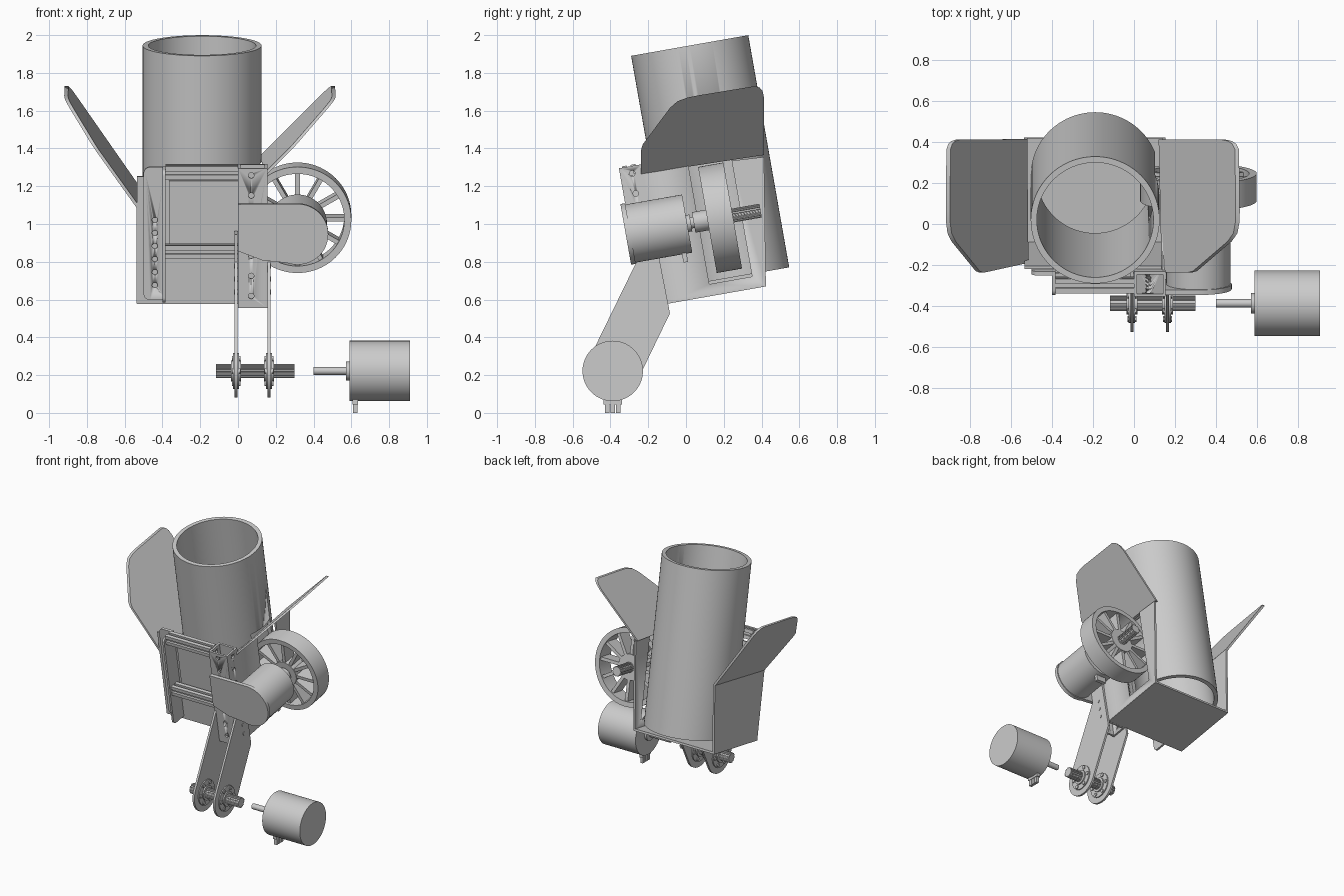
import bpy, bmesh, math
from mathutils import Matrix, Vector

if "Cube" in bpy.data.objects:
    bpy.data.objects.remove(bpy.data.objects["Cube"])

TILT = Matrix.Rotation(math.radians(10), 4, 'X')
FLAT = Matrix.Identity(4)
S, C = math.sin(math.radians(10)), math.cos(math.radians(10))


def place(axis, p, q, d):
    return {'x': (d, p, q), 'y': (p, d, q), 'z': (p, q, d)}[axis]


def finish(name, bm, m=FLAT):
    bmesh.ops.recalc_face_normals(bm, faces=bm.faces)
    bm.transform(m)
    me = bpy.data.meshes.new(name)
    bm.to_mesh(me)
    bm.free()
    ob = bpy.data.objects.new(name, me)
    bpy.context.collection.objects.link(ob)
    bpy.ops.object.select_all(action='DESELECT')
    ob.select_set(True)
    bpy.context.view_layer.objects.active = ob
    bpy.ops.object.shade_smooth_by_angle(angle=math.radians(30))
    return ob


def add_prism(bm, pts, axis, lo, hi, hole=None):
    # extrude an outline (with an optional matching hole loop)
    def loops(ps):
        return [[bm.verts.new(place(axis, p, q, d)) for p, q in ps] for d in (lo, hi)]

    def bridge(a, b):
        for i in range(len(a)):
            j = (i + 1) % len(a)
            bm.faces.new((a[i], a[j], b[j], b[i]))
    o = loops(pts)
    bridge(*o)
    if hole:
        h = loops(hole)
        bridge(*h)
        bridge(o[0], h[0])
        bridge(o[1], h[1])
    else:
        bm.faces.new(o[0])
        bm.faces.new(o[1])


def prism(name, pts, axis, lo, hi, m=FLAT, hole=None):
    bm = bmesh.new()
    add_prism(bm, pts, axis, lo, hi, hole)
    return finish(name, bm, m)


def circle(p, q, r, n=64, a0=0, a1=360):
    full = a1 - a0 == 360
    k = n if full else n - 1
    return [(p + r * math.cos(math.radians(a0 + (a1 - a0) * i / k)),
             q + r * math.sin(math.radians(a0 + (a1 - a0) * i / k))) for i in range(n)]


def rect(p0, p1, q0, q1):
    return [(p0, q0), (p1, q0), (p1, q1), (p0, q1)]


def spline(p, q, r, n=18):
    # toothed shaft outline
    return [(p + k * r * math.cos(t), q + k * r * math.sin(t))
            for i in range(n) for k, o in ((1, -.3), (1, .1), (.86, .2), (.86, .6))
            for t in [(i + o) * 2 * math.pi / n]]


def cut(cutter, *targets):
    for ob in targets:
        mod = ob.modifiers.new("cut", 'BOOLEAN')
        mod.operation, mod.solver, mod.object = 'DIFFERENCE', 'EXACT', cutter
        bpy.context.view_layer.objects.active = ob
        bpy.ops.object.modifier_apply(modifier=mod.name)
    bpy.data.objects.remove(cutter)


def local(y, z):
    return y * C + z * S, -y * S + z * C


# big tilted tube
TX, TA = -.19, .357
tube = prism("tube", circle(TX, TA, .315, 96), 'z', .664, 1.912, TILT, circle(TX, TA, .285, 96))

# sheet metal tray: floor, front wall, side walls
prism("tray_floor", rect(-.535, .15, .0, .533), 'z', .586, .602, TILT)
prism("tray_front", rect(-.535, .15, .586, 1.27), 'y', .0, .016, TILT)
prism("front_panel", rect(-.365, 0, .885, 1.25), 'y', -.012, .0, TILT)
right_wall = prism("right_wall", [(-.1, .578), (.423, .67), (.413, 1.355), (-.232, 1.28)], 'x', .138, .153)
prism("left_wall", [(-.1, .578), (.423, .67), (.415, 1.20), (-.188, 1.09)], 'x', -.537, -.521)

# slot where the wheel reaches into the tube
cut(prism("slot_cutter", rect(.0, .3, .24, .47), 'z', .65, 1.29, TILT), tube, right_wall)


# flared wings folded out of the side walls
def wing(name, base, x0, b0, x1):
    outline = base + [(.413, 1.67), (.405, 1.705), (.39, 1.722), (.365, 1.73), (.06, 1.68),
                      (.01, 1.67), (-.045, 1.65), (-.085, 1.615), (-.23, 1.42), (-.238, 1.39)]
    bm = bmesh.new()
    rows = []
    for d in (0, .02 * (1 if x1 > x0 else -1)):
        row = []
        for y, z in outline:
            b = local(y, z)[1]
            row.append(bm.verts.new((x0 + (x1 - x0) * (b - b0) / (1.63 - b0) - d, y, z)))
        rows.append(row)
        bm.faces.new(row)
    for i in range(len(outline)):
        j = (i + 1) % len(outline)
        bm.faces.new((rows[0][i], rows[0][j], rows[1][j], rows[1][i]))
    finish(name, bm)


wing("right_wing", [(-.238, 1.265), (.413, 1.365)], .153, 1.285, .503)
wing("left_wing", [(-.19, 1.085), (.415, 1.20)], -.535, 1.10, -.91)

# upright channel with bolt holes
channel = prism("upright_channel", rect(0, .155, -.125, .0), 'z', .585, 1.337, TILT,
                rect(.014, .141, -.111, -.014))
bm = bmesh.new()
for i in range(7):
    b = .65 + i * .108
    add_prism(bm, circle(.07, b, .015, 16), 'y', -.14, -.09)
    add_prism(bm, circle(-.06, b, .015, 16), 'x', -.05, .2)
cut(finish("hole_cutter", bm, TILT), channel)

# left angle bracket: drilled back plate plus forward flange
back = prism("left_bracket_plate",
             [(-.385, .61), (-.385, 1.325)] + circle(-.465, 1.29, .035, 6, 90, 180)
             + circle(-.465, .645, .035, 6, 180, 270), 'y', -.022, -.002, TILT)
bm = bmesh.new()
for i in range(6):
    add_prism(bm, circle(-.44, .69 + i * .07, .015, 16), 'y', -.05, -.01)
cut(finish("hole_cutter", bm, TILT), back)
prism("left_bracket_flange", [(-.002, .61), (-.002, 1.325)] + circle(-.095, 1.295, .03, 6, 90, 180)
      + circle(-.095, .64, .03, 6, 180, 270), 'x', -.4, -.385, TILT)

# grooved cross rails
for name, b in (("upper_rail", 1.308), ("lower_rail", .882)):
    pts = []
    for k in range(4):
        ca, sa = round(math.cos(k * math.pi / 2)), round(math.sin(k * math.pi / 2))
        for p, q in ((.036, -.036), (.036, -.01), (.02, -.01), (.02, .01), (.036, .01)):
            pts.append((-.072 + p * ca - q * sa, b + p * sa + q * ca))
    prism(name, pts, 'x', -.385, .0, TILT)

# drive motor with its mounting plate
MX, MB = .315, .986
prism("motor_mount_plate", [(0, MB + .162), (0, MB - .09), (.13, MB - .14)]
      + circle(MX, MB, .163, 32, -110, 90), 'y', -.15, -.125, TILT)
prism("drive_motor", circle(MX, MB, .156), 'y', -.14, .18, TILT)
prism("drive_motor_boss", circle(MX, MB, .045, 32), 'y', .18, .2, TILT)
prism("drive_motor_terminal", rect(MX - .04, MX + .04, MB - .2, MB - .14), 'y', .125, .15, TILT)
prism("drive_shaft", circle(MX, MB, .03, 24), 'y', .19, .24, TILT)
prism("shaft_coupler", circle(MX, MB, .055, 32), 'y', .215, .29, TILT)
prism("wheel_axle", spline(MX, MB, .037), 'y', .24, .575, TILT)

# spoked wheel
W0, W1 = TA - .068, TA + .068
prism("wheel_rim", circle(MX, MB, .285, 72), 'y', W0, W1, TILT, circle(MX, MB, .248, 72))
prism("wheel_hub", circle(MX, MB, .095, 48), 'y', W0 + .01, W1 - .01, TILT)
bm = bmesh.new()
for i in range(12):
    t = i * math.pi / 6
    u, v = Vector((math.cos(t), math.sin(t))), Vector((-math.sin(t), math.cos(t)))
    c = Vector((MX, MB))
    add_prism(bm, [tuple(c + u * r + v * w) for r, w in
                   ((.08, -.012), (.255, -.012), (.255, .012), (.08, .012))], 'y', W0 + .015, W1 - .015)
finish("wheel_spokes", bm, TILT)

# pair of swing arms with bolted hubs
AY, AZ = -.388, .222


def world(a, b):
    return a * C - b * S, a * S + b * C


arm = circle(AY, AZ, .14, 32, 154, 334) + [(-.085, .527), world(.0, .98), world(-.12, .98), (-.262, .80)]
for side, x, out in (("left", -.018, -1), ("right", .156, 1)):
    prism(side + "_arm", arm, 'x', x, x + .016)
    xm = x + .008
    prism(side + "_arm_hub", circle(AY, AZ, .095, 40), 'x', xm - .016, xm + .016)
    prism(side + "_arm_collar", circle(AY, AZ, .055, 32), 'x', xm - .026, xm + .026)
    bm = bmesh.new()
    for i in range(6):
        t = i * math.pi / 3
        add_prism(bm, circle(AY + .076 * math.cos(t), AZ + .076 * math.sin(t), .014, 12),
                  'x', xm - .023, xm + .023)
    finish(side + "_arm_bolts", bm)
    # fixing screws into the upright
    bm = bmesh.new()
    for i in range(3):
        add_prism(bm, circle(-.06, .66 + i * .07, .013, 12), 'x', xm - .012, xm + .012)
    finish(side + "_arm_screws", bm, TILT)
prism("pivot_axle", spline(AY, AZ, .038), 'x', -.117, .30)

# loose pivot motor
prism("pivot_motor", circle(AY, AZ, .16), 'x', .59, .91)
prism("pivot_motor_boss", circle(AY, AZ, .05, 32), 'x', .572, .59)
prism("pivot_motor_shaft", circle(AY, AZ, .021, 24), 'x', .40, .58)
prism("pivot_terminal_block", rect(AY - .05, AY + .05, .045, .09), 'x', .605, .635)
for i in (-1, 0, 1):
    prism("pivot_terminal_pin", rect(AY + i * .03 - .012, AY + i * .03 + .012, 0, .05), 'x', .61, .632)
